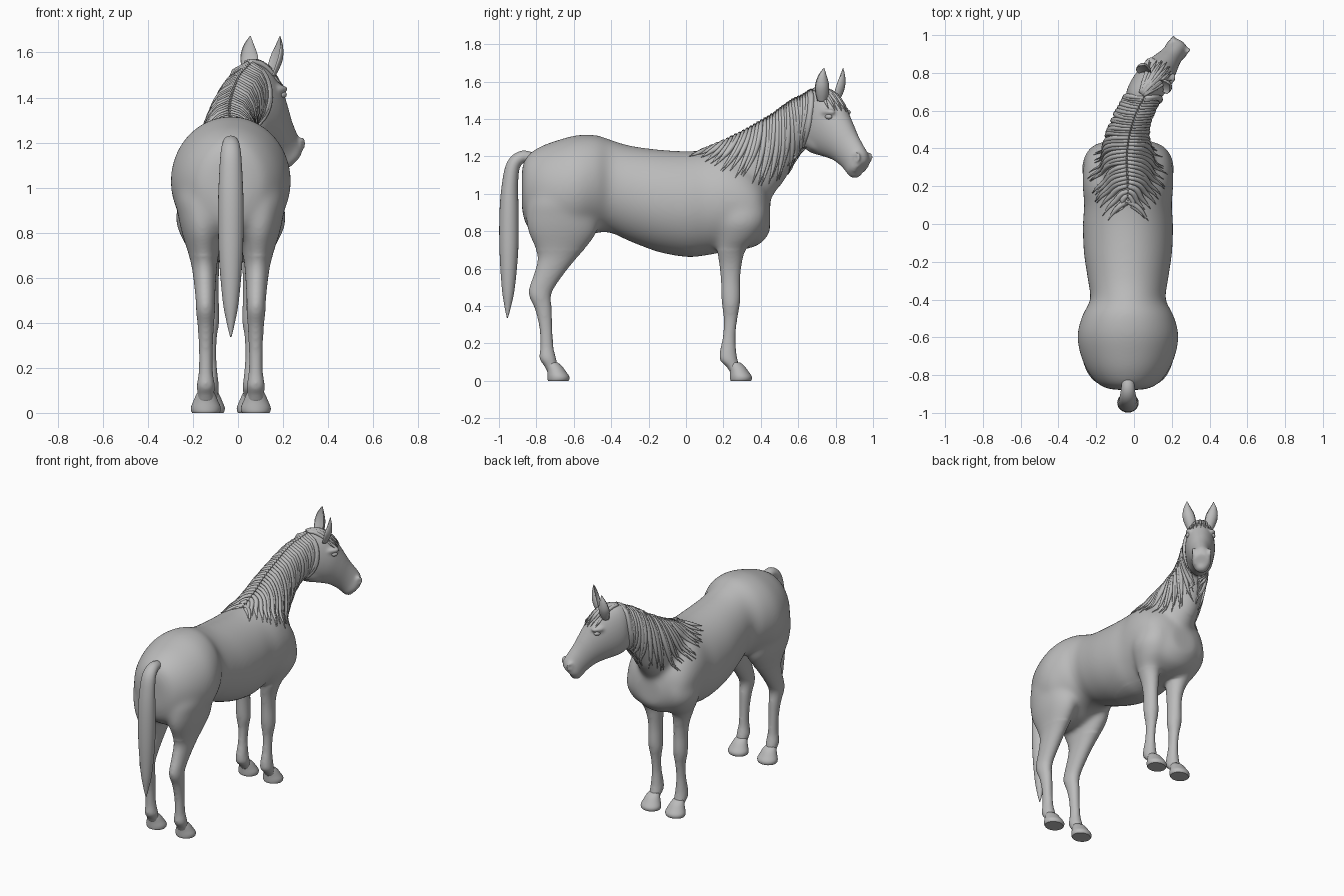
import bpy, bmesh, math, random
from mathutils import Vector
from mathutils.bvhtree import BVHTree

random.seed(4)
cube = bpy.data.objects.get("Cube")
if cube:
    bpy.data.objects.remove(cube)

MID = -0.032                                   # x of the body's centre plane
HEAD = Vector((0.052, 0.70, 0))                # pivot of the turned head
FWD = Vector((0.61, 0.79, 0))                  # direction the head faces
LAT = Vector((0.79, -0.61, 0))                 # sideways across the head
X, Y, Z = Vector((1, 0, 0)), Vector((0, 1, 0)), Vector((0, 0, 1))

grey = bpy.data.materials.new("plain_grey")
grey.use_nodes = True
grey.diffuse_color = (0.5, 0.5, 0.5, 1)
grey.node_tree.nodes["Principled BSDF"].inputs["Base Color"].default_value = grey.diffuse_color


def finish(bm, name):
    mesh = bpy.data.meshes.new(name)
    bm.to_mesh(mesh)
    bm.free()
    mesh.shade_smooth()
    mesh.materials.append(grey)
    obj = bpy.data.objects.new(name, mesh)
    bpy.context.collection.objects.link(obj)
    return obj


def smooth_rows(rows, steps=5):
    """Catmull-Rom interpolation of rows of numbers."""
    out = []
    for i in range(len(rows) - 1):
        a, b, c, d = (rows[max(0, min(len(rows) - 1, i + k))] for k in (-1, 0, 1, 2))
        for s in range(steps):
            t = s / steps
            out.append([q + t / 2 * (r - p + t * (2 * p - 5 * q + 4 * r - w + t * (3 * (q - r) + w - p)))
                        for p, q, r, w in zip(a, b, c, d)])
    return out + [list(rows[-1])]


def sample(rows, t):
    f = t * (len(rows) - 1)
    i = min(int(f), len(rows) - 2)
    return [p + (q - p) * (f - i) for p, q in zip(rows[i], rows[i + 1])]


def loft(bm, sections, sides=32, dent=1):
    """Skin ellipses given as (centre, side, up); dent reshapes the up half."""
    rings = []
    for centre, side, up in sections:
        ring = []
        for k in range(sides):
            a = math.tau * k / sides
            h = math.sin(a)
            ring.append(bm.verts.new(centre + side * math.cos(a) + up * (h * dent if h > 0 else h)))
        rings.append(ring)
    faces = [bm.faces.new((p[k], p[(k + 1) % sides], q[(k + 1) % sides], q[k]))
             for p, q in zip(rings, rings[1:]) for k in range(sides)]
    faces += [bm.faces.new(rings[0]), bm.faces.new(rings[-1])]
    bmesh.ops.recalc_face_normals(bm, faces=faces)


def tube(bm, rows, axis, sides=10, dent=1):
    """Loft along a path of (x, y, z, side radius, depth radius)."""
    pts = [Vector(r[:3]) for r in rows]
    sections = []
    for i, (p, r) in enumerate(zip(pts, rows)):
        tan = (pts[min(i + 1, len(pts) - 1)] - pts[max(i - 1, 0)]).normalized()
        side = (axis - tan * axis.dot(tan)).normalized()
        sections.append((p, side * r[3], side.cross(tan) * r[4]))
    loft(bm, sections, sides, dent)


def head_point(s, lat, z):
    return HEAD + FWD * s + LAT * lat + Z * z


def blob(bm, centre, size, fwd=FWD, lat=LAT):
    """Ellipsoid, size = (forward, sideways, up)."""
    new = bmesh.ops.create_icosphere(bm, subdivisions=3, radius=1)["verts"]
    for v in new:
        v.co = centre + fwd * v.co.x * size[0] + lat * v.co.y * size[1] + Z * v.co.z * size[2]
    bmesh.ops.recalc_face_normals(bm, faces=list({f for v in new for f in v.link_faces}))


body = bmesh.new()

# Trunk: y, top, bottom, half width
trunk = [(-.878, 1.13, .92, .08), (-.853, 1.2, .83, .15), (-.78, 1.252, .77, .213), (-.68, 1.289, .74, .255),
         (-.58, 1.314, .75, .267), (-.48, 1.314, .79, .24), (-.4, 1.288, .79, .2), (-.3, 1.258, .745, .212),
         (-.15, 1.237, .69, .234), (0, 1.228, .663, .239), (.1, 1.233, .67, .232), (.2, 1.235, .688, .24),
         (.3, 1.19, .70, .237), (.38, 1.12, .722, .212), (.425, 1.06, .76, .155), (.45, .97, .8, .085)]
loft(body, [(Vector((MID, y, (t + b) / 2)), X * w, Z * (t - b) / 2) for y, t, b, w in smooth_rows(trunk)], 48)

# Neck: crest y, z, throat y, z, centre x, half width
neck = smooth_rows([(.03, 1.2, .38, .83, MID, .165), (.2, 1.278, .46, .98, MID, .14),
                    (.35, 1.357, .53, 1.08, -.038, .11), (.48, 1.435, .575, 1.16, -.022, .092),
                    (.58, 1.503, .62, 1.235, .01, .082), (.68, 1.545, .69, 1.27, .055, .076)])
sections = []
for ty, tz, by, bz, x, w in neck:
    top, low = Vector((x, ty, tz)), Vector((x, by, bz))
    turn = min(max(0, (x - MID) / 0.1), 1)
    sections.append(((top + low) / 2, X.lerp(LAT, turn).normalized() * w, (top - low) / 2))
loft(body, sections)

# Head: upper outline y, z, lower outline y, z, half width
skull = [(.65, 1.54, .63, 1.33, .055), (.70, 1.56, .635, 1.26, .078), (.77, 1.545, .67, 1.22, .092),
         (.83, 1.485, .735, 1.2, .092), (.872, 1.4, .795, 1.178, .078), (.908, 1.32, .84, 1.142, .063),
         (.94, 1.262, .865, 1.112, .058), (.963, 1.215, .885, 1.092, .062), (.966, 1.17, .92, 1.102, .05)]
sections = []
for ty, tz, by, bz, w in smooth_rows(skull):
    top, low = (head_point((y - HEAD.y) / FWD.y, 0, z) for y, z in ((ty, tz), (by, bz)))
    sections.append(((top + low) / 2, LAT * w, (top - low) / 2))
loft(body, sections)
blob(body, head_point(.255, 0, 1.114), (.038, .042, .03))                  # lower lip
for side in (-1, 1):
    blob(body, head_point(.03, side * .05, 1.325), (.085, .033, .095))     # cheek
    blob(body, head_point(.132, side * .074, 1.437), (.047, .022, .018))   # brow
    blob(body, Vector((MID + side * .075, .388, .88)), (.06, .07, .12), Y, X)  # breast muscle
    # Nostril rim
    rim = []
    for k in range(17):
        a = math.tau * k / 16.01
        p = head_point(.313 + .016 * math.cos(a), side * .055, 1.195 + .022 * math.sin(a))
        rim.append((*p, .0075, .0075))
    tube(body, rim, LAT)

# Legs: z, y, half depth, offset from centre, half width
fore = [(1.08, .27, .10, .12, .06), (.95, .29, .135, .132, .096), (.85, .29, .137, .134, .11),
        (.77, .275, .114, .125, .09), (.70, .243, .077, .112, .064), (.62, .238, .06, .1, .048),
        (.54, .238, .052, .096, .042), (.45, .24, .051, .095, .044), (.4, .24, .047, .094, .043),
        (.33, .238, .037, .093, .031), (.24, .231, .034, .093, .029), (.16, .225, .044, .093, .036),
        (.11, .229, .048, .093, .041), (.075, .252, .036, .093, .037), (.045, .27, .036, .093, .04)]
hind = [(1.15, -.65, .1, .11, .08), (.98, -.66, .18, .125, .12), (.88, -.662, .194, .125, .11),
        (.8, -.66, .186, .125, .093), (.73, -.667, .15, .122, .074), (.66, -.687, .106, .118, .058),
        (.58, -.728, .082, .115, .049), (.5, -.77, .068, .113, .043), (.45, -.78, .058, .112, .042),
        (.38, -.762, .045, .111, .036), (.28, -.749, .035, .111, .031), (.18, -.744, .036, .111, .032),
        (.12, -.739, .045, .111, .041), (.08, -.722, .037, .111, .037), (.045, -.705, .036, .111, .04)]
for rows in (fore, hind):
    for side in (-1, 1):
        loft(body, [(Vector((MID + side * off, y, z)), X * w, Y * d) for z, y, d, off, w in smooth_rows(rows)])

# Merge the parts into one skin, then relax it, most of all on the torso
horse = finish(body, "body")
remesh = horse.modifiers.new("merge", 'REMESH')
remesh.mode = 'VOXEL'
remesh.voxel_size = 0.008
bpy.context.view_layer.update()
merged = horse.evaluated_get(bpy.context.evaluated_depsgraph_get()).to_mesh()
relaxed = bmesh.new()
relaxed.from_mesh(merged)
horse.modifiers.clear()
torso = [v for v in relaxed.verts if v.co.z > 0.7 and v.co.y < 0.5]
for verts, rounds in ((relaxed.verts[:], 7), (torso, 30)):
    for _ in range(rounds):
        bmesh.ops.smooth_vert(relaxed, verts=verts, factor=0.5, use_axis_x=True, use_axis_y=True, use_axis_z=True)
skin = BVHTree.FromBMesh(relaxed)              # hair is laid on this surface
relaxed.to_mesh(horse.data)
relaxed.free()
horse.data.shade_smooth()

# Hooves: z, forward shift, half depth, half width
hoof = [(.098, -.034, .03, .032), (.08, -.022, .041, .043), (.05, -.009, .05, .056),
        (.025, 0, .058, .066), (.008, .001, .058, .065), (0, 0, .054, .06)]
for part, y, off in (("front", .293, .093), ("back", -.683, .111)):
    for word, side in (("left", 1), ("right", -1)):
        bm = bmesh.new()
        loft(bm, [(Vector((MID + side * off, y + f, z)), X * w, Y * d) for z, f, d, w in smooth_rows(hoof, 3)])
        obj = finish(bm, part + "_" + word + "_hoof")
        bpy.context.view_layer.objects.active = obj
        obj.select_set(True)
        bpy.ops.object.shade_smooth_by_angle(angle=math.radians(40))
        obj.select_set(False)

# Tail: y, z, half width, half depth
tail = [(-.8, 1.18, .03, .03), (-.87, 1.198, .036, .033), (-.922, 1.155, .045, .037), (-.941, 1.05, .052, .043),
        (-.946, .9, .057, .051), (-.947, .7, .053, .05), (-.95, .5, .036, .035), (-.953, .4, .018, .018),
        (-.955, .337, .003, .003)]
bm = bmesh.new()
tube(bm, [(MID, *r) for r in smooth_rows(tail)], X, 24)
finish(bm, "tail")

# Ears: scooped leaves; eyes: flattened balls under the brow
for word, side in (("left", 1), ("right", -1)):
    bm = bmesh.new()
    leaf = [(.074, .052, 1.5, .028), (.08, .06, 1.54, .038), (.088, .072, 1.585, .039),
            (.099, .081, 1.63, .025), (.112, .083, 1.673, .002)]
    tube(bm, [(*head_point(s, side * lat, z), w, w) for s, lat, z, w in smooth_rows(leaf)],
         (LAT - FWD * side * 0.5).normalized(), 20, -0.45)
    finish(bm, word + "_ear")
    bm = bmesh.new()
    blob(bm, head_point(.14, side * .079, 1.412), (.021, .014, .014))
    finish(bm, word + "_eye")


def strand(bm, points, radius):
    rows = []
    for k, p in enumerate(points):
        q = k / (len(points) - 1)
        r = radius * (0.75 + 0.35 * math.sin(math.pi * q)) * (1 - q ** 4) + 0.001
        rows.append((*p, r, r))
    tube(bm, rows, Y, 8)


# Mane: strands from the crest to a ragged lower edge, on both sides
edge = smooth_rows([(.03, 1.215), (.12, 1.155), (.24, 1.1), (.38, 1.055), (.5, 1.085), (.58, 1.13), (.61, 1.22)])
bm = bmesh.new()
COUNT = 32
for i in range(COUNT):
    t = i / (COUNT - 1)
    ry, rz, _, _, rx, _ = sample(neck, 0.12 + 0.86 * t)
    for side in (-1, 1):
        ty, tz = (v + random.uniform(-.02, .02) for v in sample(edge, t))
        cy, cz = (ry + ty) / 2 + .04, (rz + tz) / 2 + .01
        points = []
        for k in range(12):
            q = k / 11
            y = (1 - q) ** 2 * ry + 2 * q * (1 - q) * cy + q * q * ty
            z = (1 - q) ** 2 * rz + 2 * q * (1 - q) * cz + q * q * tz
            hit = skin.ray_cast(Vector((side, y, z)), -X * side)
            if k == 0 or hit[0] is None:
                hit = skin.find_nearest(Vector((rx + side * (.004 + .05 * q), y, z)))
            points.append(hit[0] + hit[1] * .003)
        strand(bm, points, random.uniform(.0125, .0155))
finish(bm, "mane")

# Forelock: a fan over the forehead
bm = bmesh.new()
for i in range(11):
    fan = (i - 5) / 5
    reach = random.uniform(.2, .24) - .05 * abs(fan)
    points = []
    for k in range(9):
        q = k / 8
        guess = head_point(-.02 + reach * q, fan * (.014 + .062 * q), 1.575 - .13 * q * q)
        hit = skin.find_nearest(guess)
        points.append(hit[0] + hit[1] * .003)
    strand(bm, points, random.uniform(.009, .012))
finish(bm, "forelock")
